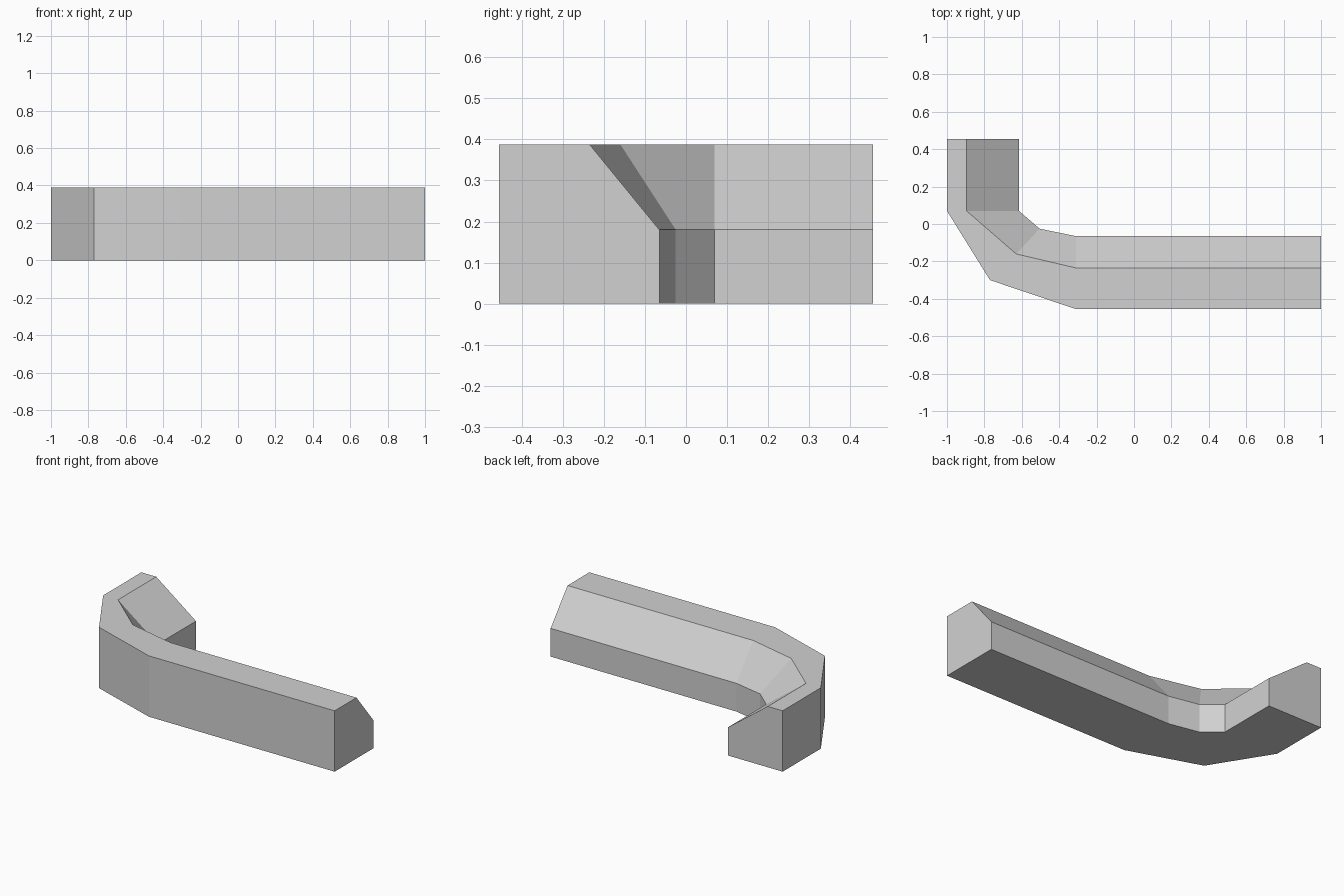
import bpy
import bmesh

cube = bpy.data.objects.get("Cube")
if cube:
    bpy.data.objects.remove(cube, do_unlink=True)

TOP, LEDGE = 0.388, 0.18

# Plan lines of the bent bar, from the long arm's end to the short arm's end
outer = [(1, -0.455), (-0.31, -0.455), (-0.77, -0.30), (-1, 0.07), (-1, 0.455)]
ridge = [(1, -0.235), (-0.31, -0.235), (-0.63, -0.16), (-0.895, 0.07), (-0.895, 0.455)]
inner = [(1, -0.065), (-0.31, -0.065), (-0.505, -0.025), (-0.615, 0.07), (-0.615, 0.455)]

# Each cross-section: upright outer face, flat top, slope, low inner wall
rails = [(outer, 0), (outer, TOP), (ridge, TOP), (inner, LEDGE), (inner, 0)]

bm = bmesh.new()
sections = [[bm.verts.new((*line[i], z)) for line, z in rails]
            for i in range(len(outer))]

# Skin between neighbouring sections, then cap both ends
for a, b in zip(sections, sections[1:]):
    for j in range(len(rails)):
        k = (j + 1) % len(rails)
        bm.faces.new((a[j], a[k], b[k], b[j]))
bm.faces.new(sections[0])
bm.faces.new(sections[-1])
bmesh.ops.recalc_face_normals(bm, faces=bm.faces)

mesh = bpy.data.meshes.new("bent_barrier")
bm.to_mesh(mesh)
bm.free()
barrier = bpy.data.objects.new("bent_barrier", mesh)
bpy.context.collection.objects.link(barrier)

# Plain grey
grey = bpy.data.materials.new("light_grey")
grey.use_nodes = True
colour = (0.64, 0.64, 0.64, 1)
grey.diffuse_color = colour
grey.node_tree.nodes["Principled BSDF"].inputs["Base Color"].default_value = colour
mesh.materials.append(grey)
